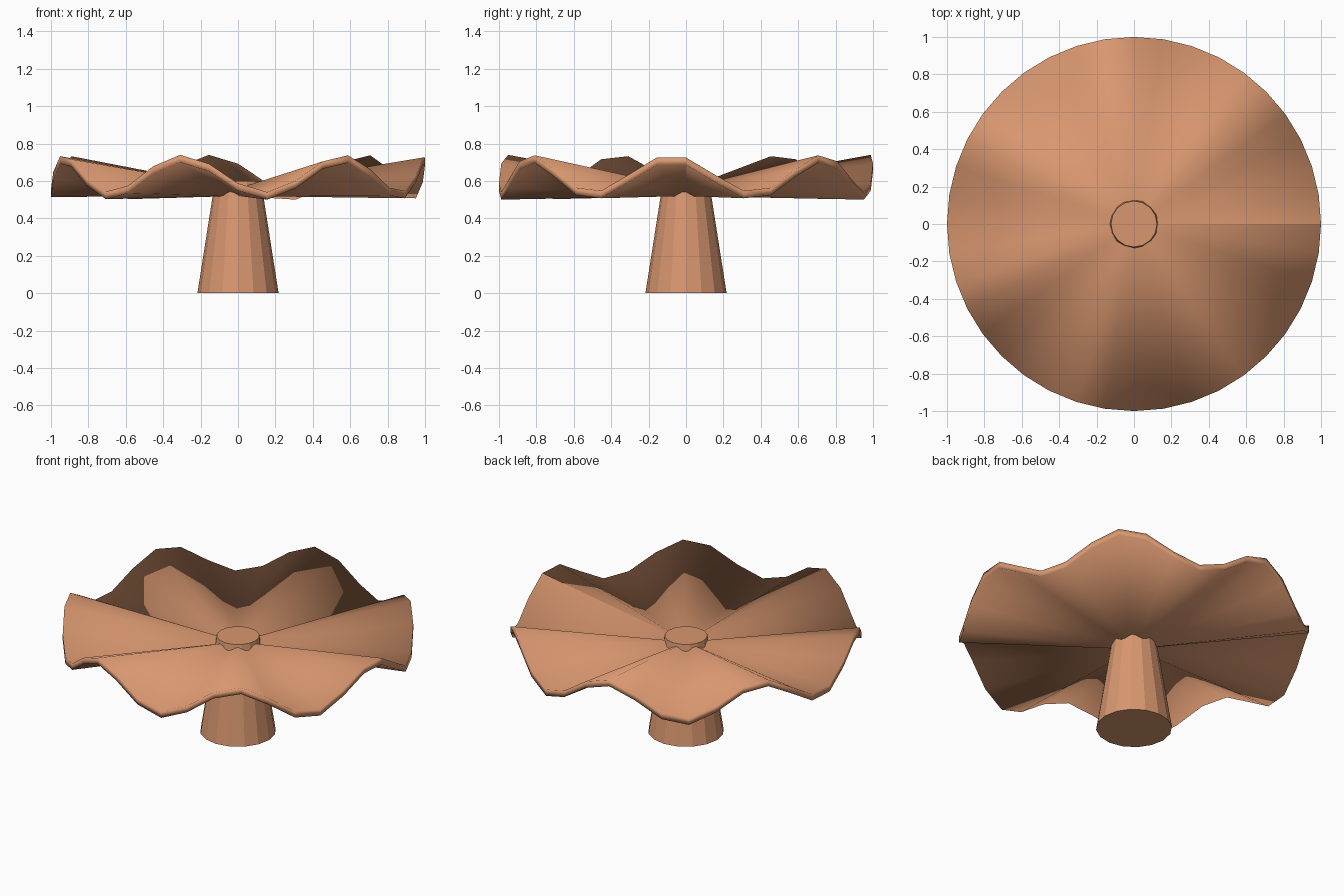
import bpy
import bmesh
from math import cos, radians, tau

if "Cube" in bpy.data.objects:
    bpy.data.objects.remove(bpy.data.objects["Cube"], do_unlink=True)

# Single clay colour
CLAY = (0.69, 0.31, 0.16, 1.0)
clay = bpy.data.materials.new("terracotta")
clay.use_nodes = True
clay.diffuse_color = CLAY
clay.node_tree.nodes["Principled BSDF"].inputs["Base Color"].default_value = CLAY


def make_object(name, bm, smooth):
    mesh = bpy.data.meshes.new(name)
    for face in bm.faces:
        face.smooth = smooth
    bm.to_mesh(mesh)
    bm.free()
    mesh.materials.append(clay)
    obj = bpy.data.objects.new(name, mesh)
    bpy.context.collection.objects.link(obj)
    return obj


# Stem: tapered, faceted column that pokes through the dish
STEM_HEIGHT = 0.6
bm = bmesh.new()
bmesh.ops.create_cone(bm, cap_ends=True, segments=16,
                      radius1=0.217, radius2=0.123, depth=STEM_HEIGHT)
# keep a corner of the column on the x axis
bmesh.ops.translate(bm, verts=bm.verts, vec=(0, 0, STEM_HEIGHT / 2))
make_object("stem", bm, smooth=False)

# Ruffled dish: thin fan with seven waves that grow towards the rim
SEGMENTS = 40
WAVES = 7
PEAK_ANGLE = radians(-4.5)
CENTRE_Z = 0.56
RIM_Z = 0.64
WAVE_HEIGHT = 0.1
THICKNESS = 0.04

bm = bmesh.new()
top_centre = bm.verts.new((0, 0, CENTRE_Z))
low_centre = bm.verts.new((0, 0, CENTRE_Z - THICKNESS))
top_rim, low_rim = [], []
# the first and last columns meet in an open seam
for i in range(SEGMENTS + 1):
    angle = tau * i / SEGMENTS
    x, y = cos(angle), cos(angle - tau / 4)
    z = RIM_Z + WAVE_HEIGHT * cos(WAVES * (angle - PEAK_ANGLE))
    top_rim.append(bm.verts.new((x, y, z)))
    low_rim.append(bm.verts.new((x, y, z - THICKNESS)))

for i in range(SEGMENTS):
    a, b = top_rim[i], top_rim[i + 1]
    c, d = low_rim[i], low_rim[i + 1]
    bm.faces.new((top_centre, a, b))
    bm.faces.new((low_centre, d, c))
    bm.faces.new((a, c, d, b))
make_object("ruffled_dish", bm, smooth=True)
